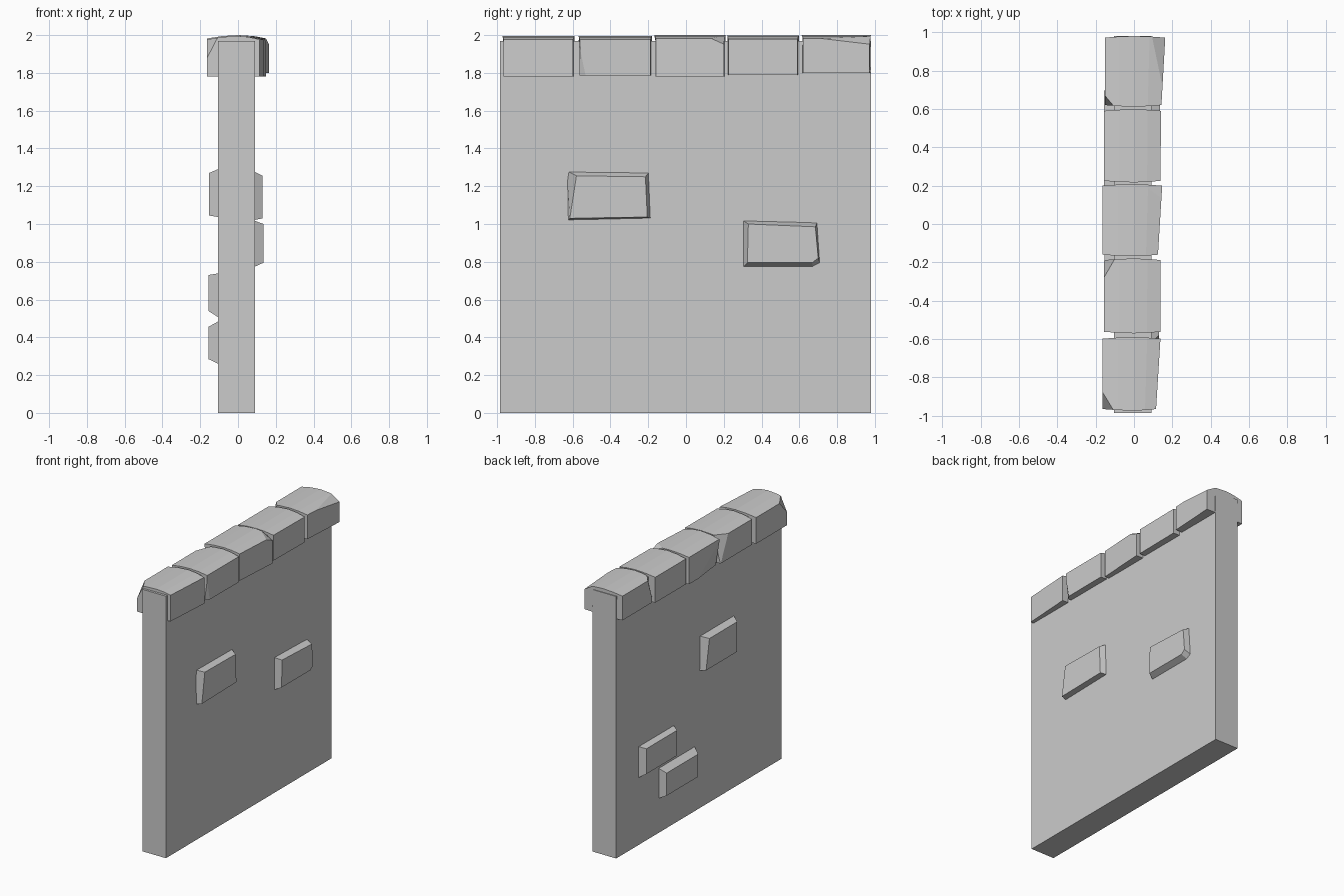
import bpy, bmesh
from mathutils import Vector

if "Cube" in bpy.data.objects:
    bpy.data.objects.remove(bpy.data.objects["Cube"])


def finish(bm, name):
    bmesh.ops.recalc_face_normals(bm, faces=bm.faces[:])
    me = bpy.data.meshes.new(name)
    bm.to_mesh(me)
    bm.free()
    ob = bpy.data.objects.new(name, me)
    bpy.context.collection.objects.link(ob)
    return ob


def loft(loop_a, loop_b):
    """Closed solid between two loops with equal point counts."""
    bm = bmesh.new()
    a = [bm.verts.new(p) for p in loop_a]
    b = [bm.verts.new(p) for p in loop_b]
    n = len(a)
    for i in range(n):
        j = (i + 1) % n
        bm.faces.new((a[i], a[j], b[j], b[i]))
    bm.faces.new(a[::-1])
    bm.faces.new(b)
    bmesh.ops.recalc_face_normals(bm, faces=bm.faces[:])
    return bm


def chip(bm, corner, d):
    """Slice off a corner; d = signed distances along each axis into the stone."""
    c = Vector(corner)
    normal = Vector([-1 / v for v in d])
    bmesh.ops.bisect_plane(bm, geom=bm.verts[:] + bm.edges[:] + bm.faces[:],
                           plane_co=c + Vector((d[0], 0, 0)), plane_no=normal,
                           clear_outer=True)
    edges = [e for e in bm.edges if e.is_boundary]
    if edges:
        bmesh.ops.contextual_create(bm, geom=edges)


# Wall slab
xa, xb, ya, yb, top = -0.105, 0.09, -0.985, 0.98, 1.97
rect = [(xa, ya), (xb, ya), (xb, yb), (xa, yb)]
finish(loft([(x, y, 0) for x, y in rect], [(x, y, top) for x, y in rect]), "wall")


# Capping stones: y range, left x, right x at each end, bottom z, peak z, chips
def cap_loop(y, bow, xl, xr, zb, zt):
    xm = 0.0
    return [(xl, y, zb), (xm, y + bow, zb), (xr, y, zb), (xr, y, zt - 0.018),
            (xr * 0.5, y + bow * 0.7, zt - 0.005), (xm, y + bow, zt),
            (xl * 0.5, y + bow * 0.7, zt - 0.005), (xl, y, zt - 0.018)]


caps = [
    (-0.965, -0.598, -0.165, 0.115, 0.138, 1.78, 1.995,
     [((-0.165, -0.965, 1.977), (0.05, 0.09, -0.10))]),
    (-0.562, -0.188, -0.156, 0.137, 0.139, 1.785, 1.995,
     [((-0.156, -0.188, 1.977), (0.05, -0.09, -0.20)),
      ((0.137, -0.562, 1.785), (-0.02, 0.03, 0.15))]),
    (-0.160, 0.200, -0.165, 0.125, 0.147, 1.78, 2.0,
     [((0.147, 0.200, 1.982), (-0.06, -0.07, -0.03)),
      ((-0.165, -0.160, 1.78), (0.03, 0.25, 0.18))]),
    (0.225, 0.590, -0.157, 0.137, 0.142, 1.788, 1.997, []),
    (0.620, 0.972, -0.152, 0.143, 0.163, 1.80, 2.0,
     [((0.163, 0.972, 1.982), (-0.05, -0.36, -0.03)),
      ((-0.152, 0.620, 1.982), (0.04, 0.05, -0.15))]),
]
for i, (y0, y1, xl, xr0, xr1, zb, zt, chips) in enumerate(caps):
    bm = loft(cap_loop(y0, -0.008, xl, xr0, zb, zt),
              cap_loop(y1, 0.008, xl, xr1, zb, zt))
    for corner, d in chips:
        chip(bm, corner, d)
    finish(bm, f"cap_stone_{i + 1}")


# Raised bricks: wall-side loop and outer loop as (y, z), outer x per loop
def brick(name, x_in, x_out, base, face):
    finish(loft([(x_in, y, z) for y, z in base],
                [(x_out, y, z) for y, z in face]), name)


def box(y0, y1, z0, z1):
    return [(y0, z0), (y1, z0), (y1, z1), (y0, z1)]


brick("right_brick_1", 0.08, 0.13,
      [(-0.625, 1.02), (-0.185, 1.03), (-0.195, 1.275), (-0.63, 1.28)],
      [(-0.615, 1.03), (-0.205, 1.037), (-0.215, 1.25), (-0.58, 1.255)])
brick("right_brick_2", 0.08, 0.135,
      [(0.30, 0.77), (0.67, 0.77), (0.71, 0.79), (0.695, 1.01), (0.30, 1.02)],
      [(0.325, 0.795), (0.668, 0.795), (0.70, 0.82), (0.685, 0.985), (0.33, 1.0)])
brick("left_brick_1", -0.095, -0.153, box(-0.425, -0.01, 1.035, 1.295),
      [(-0.39, 1.045), (-0.02, 1.045), (-0.06, 1.27), (-0.39, 1.27)])
brick("left_brick_2", -0.095, -0.157, box(0.29, 0.715, 0.50, 0.74),
      box(0.33, 0.695, 0.54, 0.73))
brick("left_brick_3", -0.095, -0.157, box(0.04, 0.477, 0.255, 0.49),
      box(0.08, 0.455, 0.285, 0.455))
